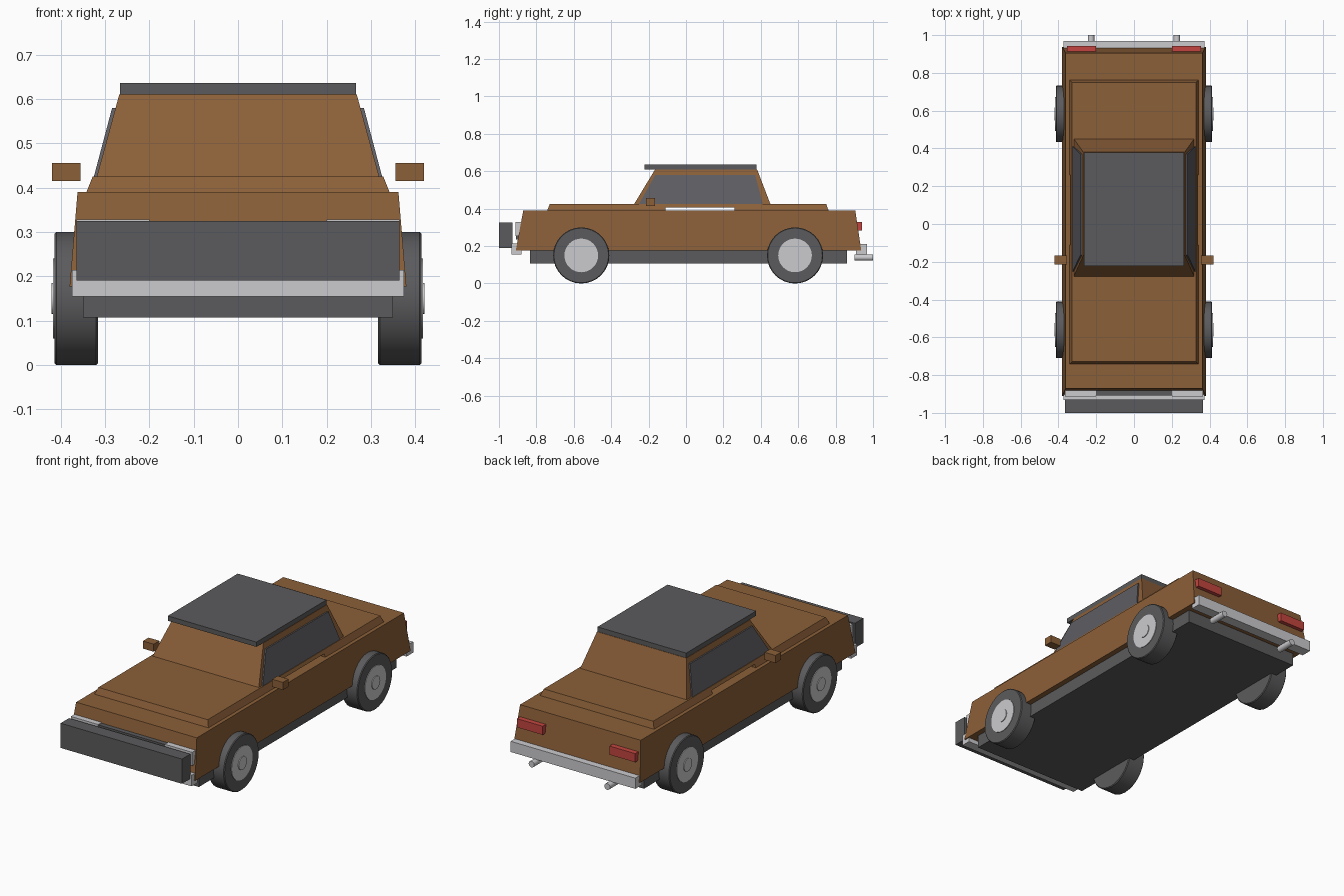
import bpy, bmesh, math
from mathutils import Matrix

cube = bpy.data.objects.get("Cube")
if cube:
    bpy.data.objects.remove(cube, do_unlink=True)


def material(name, r, g, b):
    m = bpy.data.materials.new(name)
    m.use_nodes = True
    m.diffuse_color = (r, g, b, 1)
    m.node_tree.nodes["Principled BSDF"].inputs["Base Color"].default_value = (r, g, b, 1)
    return m


BROWN = material("brown paint", 0.26, 0.115, 0.04)
DARK = material("dark grey", 0.105, 0.105, 0.11)
GLASS = material("window glass", 0.11, 0.11, 0.125)
CHROME = material("chrome", 0.6, 0.6, 0.62)
RED = material("red lamp", 0.55, 0.06, 0.05)


def finish(name, bm, mat):
    bmesh.ops.recalc_face_normals(bm, faces=bm.faces)
    mesh = bpy.data.meshes.new(name)
    bm.to_mesh(mesh)
    bm.free()
    mesh.materials.append(mat)
    ob = bpy.data.objects.new(name, mesh)
    bpy.context.collection.objects.link(ob)
    return ob


def block(name, mat, x, y, z, top_x=None, top_y=None):
    """Box from (min, max) ranges, optionally tapering to a different top."""
    bm = bmesh.new()
    bmesh.ops.create_cube(bm, size=1)
    for v in bm.verts:
        up = v.co.z > 0
        rx = top_x if up and top_x else x
        ry = top_y if up and top_y else y
        v.co = (rx[v.co.x > 0], ry[v.co.y > 0], z[up])
    return finish(name, bm, mat)


def sym(half):
    return (-half, half)


def cylinder(name, mat, axis, centre, radius, depth, bevel=0, sides=32):
    bm = bmesh.new()
    bmesh.ops.create_cone(bm, cap_ends=True, segments=sides,
                          radius1=radius, radius2=radius, depth=depth)
    if bevel:
        rims = [e for e in bm.edges if abs(e.verts[0].co.z - e.verts[1].co.z) < 1e-5]
        bmesh.ops.bevel(bm, geom=rims, offset=bevel, segments=1, affect='EDGES')
    turn = Matrix.Rotation(math.pi / 2, 4, 'Y' if axis == 'x' else 'X')
    bmesh.ops.transform(bm, matrix=Matrix.Translation(centre) @ turn, verts=bm.verts)
    ob = finish(name, bm, mat)
    bpy.ops.object.select_all(action='DESELECT')
    ob.select_set(True)
    bpy.context.view_layer.objects.active = ob
    bpy.ops.object.shade_smooth_by_angle(angle=math.radians(30))
    return ob


# Lower body and chassis
block("chassis", DARK, sym(0.35), (-0.835, 0.86), (0.107, 0.19))
block("body", BROWN, sym(0.38), (-0.91, 0.937), (0.177, 0.39), sym(0.362), (-0.87, 0.905))

# Bonnet and boot lids, with the raised sill between them
block("bonnet", BROWN, sym(0.342), (-0.742, -0.11), (0.39, 0.425), sym(0.328), (-0.728, -0.11))
block("boot_lid", BROWN, sym(0.342), (0.26, 0.762), (0.39, 0.425), sym(0.328), (0.26, 0.75))
block("window_sill", BROWN, sym(0.335), (-0.11, 0.26), (0.407, 0.425), sym(0.328))

# Cabin, side glass and roof
block("cabin", BROWN, sym(0.32), (-0.28, 0.453), (0.42, 0.61), sym(0.268), (-0.165, 0.38))
block("side_windows", GLASS, sym(0.327), (-0.255, 0.412), (0.418, 0.58), sym(0.284), (-0.165, 0.37))
block("roof", DARK, sym(0.266), (-0.222, 0.378), (0.61, 0.636))

# Bumpers, front guard and grille
block("front_bumper", CHROME, sym(0.374), (-0.932, -0.88), (0.154, 0.214))
block("rear_bumper", CHROME, sym(0.374), (0.91, 0.968), (0.154, 0.212))
block("front_guard", DARK, sym(0.364), (-1.0, -0.928), (0.191, 0.325))
block("grille", DARK, sym(0.2), (-0.908, -0.87), (0.235, 0.324))

# Paired parts on the two sides
for side, s in (("left", 1), ("right", -1)):
    def span(a, b):
        return tuple(sorted((s * a, s * b)))

    block(side + "_headlight", CHROME, span(0.2, 0.364), (-0.912, -0.87), (0.255, 0.328))
    block(side + "_tail_light", RED, span(0.2, 0.355), (0.9, 0.942), (0.283, 0.33))
    block(side + "_mirror", BROWN, span(0.355, 0.42), (-0.215, -0.167), (0.415, 0.456))
    cylinder(side + "_exhaust", CHROME, 'y', (s * 0.227, 0.95, 0.139), 0.017, 0.1, sides=16)
    for end, y in (("front", -0.56), ("rear", 0.583)):
        name = end + "_" + side
        cylinder(name + "_tyre", DARK, 'x', (s * 0.365, y, 0.15), 0.15, 0.098, bevel=0.004)
        cylinder(name + "_hub", CHROME, 'x', (s * 0.405, y, 0.15), 0.09, 0.024)
        cylinder(name + "_hub_cap", CHROME, 'x', (s * 0.41, y, 0.15), 0.035, 0.022, sides=24)
